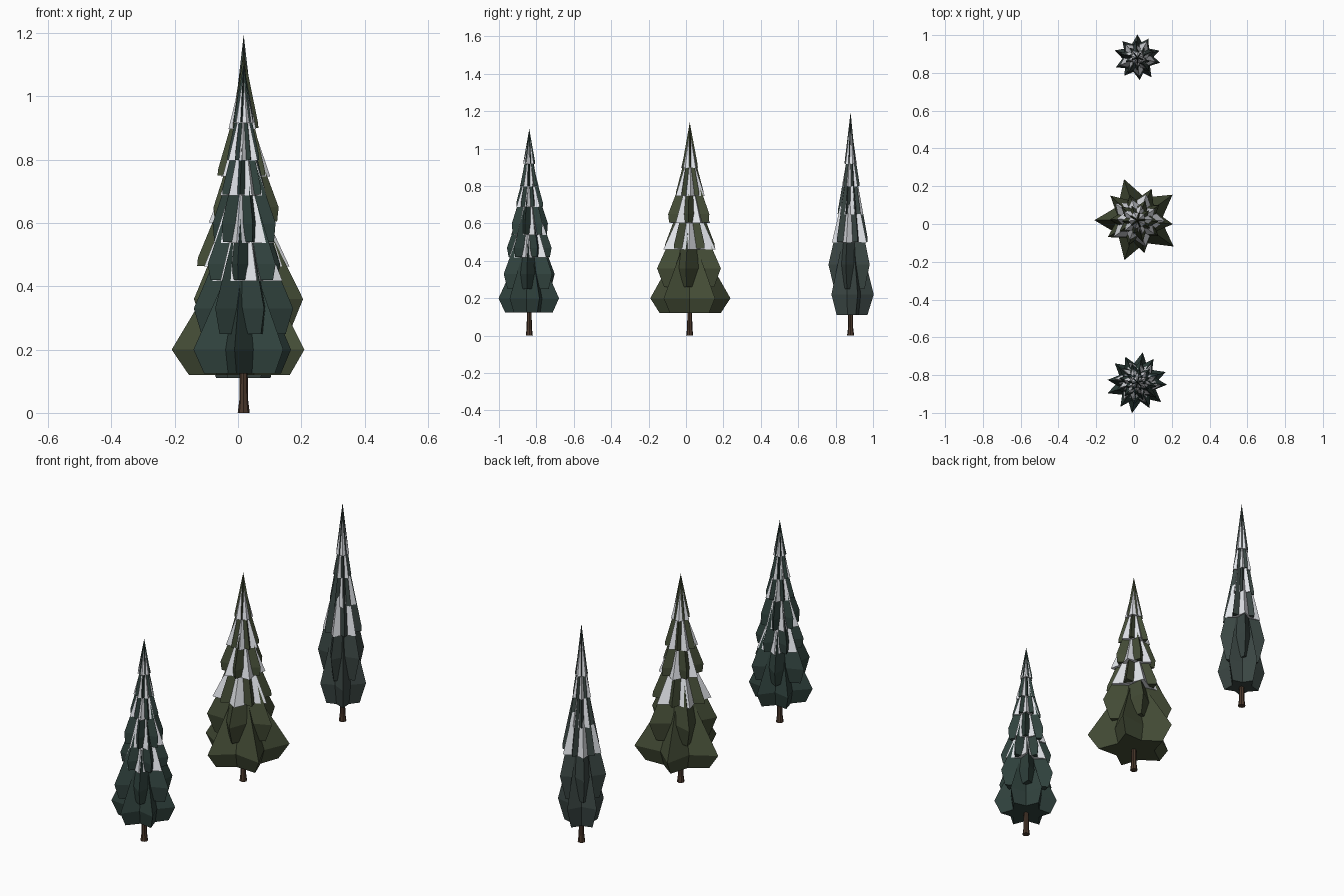
import bpy, bmesh, random
from math import sin, cos, pi, radians

if "Cube" in bpy.data.objects:
    bpy.data.objects.remove(bpy.data.objects["Cube"])

random.seed(4)


def material(name, rgb):
    m = bpy.data.materials.new(name)
    m.diffuse_color = (*rgb, 1)
    m.use_nodes = True
    m.node_tree.nodes["Principled BSDF"].inputs["Base Color"].default_value = m.diffuse_color
    return m


SNOW = material("snow", (0.76, 0.78, 0.82))
BARK = material("bark", (0.07, 0.04, 0.025))


def lofted(name, rings, apex, mat):
    """Flat-faced solid from stacked rings, optionally closed to an apex."""
    bm = bmesh.new()
    loops = [[bm.verts.new(p) for p in ring] for ring in rings]
    n = len(loops[0])
    bm.faces.new(loops[0])
    for a, b in zip(loops, loops[1:]):
        for i in range(n):
            bm.faces.new((a[i], a[(i + 1) % n], b[(i + 1) % n], b[i]))
    if apex:
        tip = bm.verts.new(apex)
        for i in range(n):
            bm.faces.new((loops[-1][i], loops[-1][(i + 1) % n], tip))
    else:
        bm.faces.new(loops[-1])
    bmesh.ops.recalc_face_normals(bm, faces=bm.faces)
    me = bpy.data.meshes.new(name)
    bm.to_mesh(me)
    bm.free()
    me.materials.append(mat)
    ob = bpy.data.objects.new(name, me)
    bpy.context.collection.objects.link(ob)
    return ob


def star(c, r, valley, z, points, phase, jitter):
    """Star outline: tips at r, valleys at r * valley."""
    out = []
    for i in range(points * 2):
        a = phase + i * pi / points
        rad = r * (jitter[i] if i % 2 == 0 else valley)
        out.append((c[0] + rad * cos(a), c[1] + rad * sin(a), z))
    return out


def trunk(name, c, h):
    rings = [[(c[0] + r * cos(i * pi / 4), c[1] + r * sin(i * pi / 4), z) for i in range(8)]
             for z, r in ((0, 0.019), (0.04, 0.014), (h, 0.011))]
    lofted(name, rings, None, BARK)


def tree(name, c, points, phase, tiers, height, snow_from, mat):
    """tiers: (bottom z, widest z, bottom radius, widest radius, apex z)."""
    trunk(name + "_trunk", c, tiers[0][0] + 0.1)
    for k, (z0, z1, r0, r1, top) in enumerate(tiers):
        jit = [random.uniform(0.96, 1.05) for _ in range(points * 2)]
        ph = phase + k * pi / points + (random.uniform(-0.12, 0.12) if k else 0)
        snowy = k >= snow_from
        dip = 0.55
        rings = [star(c, r0, dip + 0.05, z0, points, ph, jit),
                 star(c, r1, dip, z1, points, ph, jit)]
        apex = (c[0], c[1], min(top, height))
        lofted(f"{name}_branch_tier_{k + 1}", rings, apex, mat)
        # snow sits in the valleys between the branch tips
        if snowy:
            last = k == len(tiers) - 1
            ring = star(c, r0 * 1.04, 0.85 if last else 0.66, z0 - 0.003,
                        points, ph + pi / points, jit)
            lofted(f"{name}_snow_{k + 1}", [ring],
                   (c[0], c[1], z0 + (apex[2] - z0) * 0.82), SNOW)


# short teal fir
tree("front_fir", (0.018, -0.838), 6, radians(20), [
    (0.125, 0.20, 0.128, 0.162, 0.56),
    (0.25, 0.33, 0.13, 0.153, 0.70),
    (0.42, 0.47, 0.115, 0.125, 0.80),
    (0.54, 0.60, 0.095, 0.10, 0.90),
    (0.69, 0.71, 0.072, 0.072, 0.98),
    (0.80, 0.82, 0.05, 0.048, 1.05),
    (0.92, 0.94, 0.031, 0.029, 1.105)], 1.105, 2,
    material("teal_needles", (0.03, 0.055, 0.048)))

# broad olive fir
tree("middle_fir", (0.018, 0.02), 5, radians(36), [
    (0.12, 0.20, 0.175, 0.23, 0.58),
    (0.26, 0.36, 0.145, 0.185, 0.74),
    (0.465, 0.49, 0.14, 0.138, 0.84),
    (0.605, 0.65, 0.11, 0.115, 0.95),
    (0.75, 0.77, 0.08, 0.078, 1.05),
    (0.90, 0.92, 0.045, 0.043, 1.14)], 1.14, 2,
    material("olive_needles", (0.058, 0.073, 0.037)))

# tall narrow spruce
tree("back_fir", (0.018, 0.88), 5, radians(18), [
    (0.11, 0.22, 0.088, 0.121, 0.72),
    (0.25, 0.38, 0.09, 0.122, 0.90),
    (0.50, 0.53, 0.093, 0.092, 1.02),
    (0.65, 0.67, 0.067, 0.066, 1.06),
    (0.80, 0.82, 0.046, 0.045, 1.12),
    (0.92, 0.94, 0.033, 0.031, 1.195)], 1.195, 2,
    material("dark_needles", (0.043, 0.062, 0.057)))
